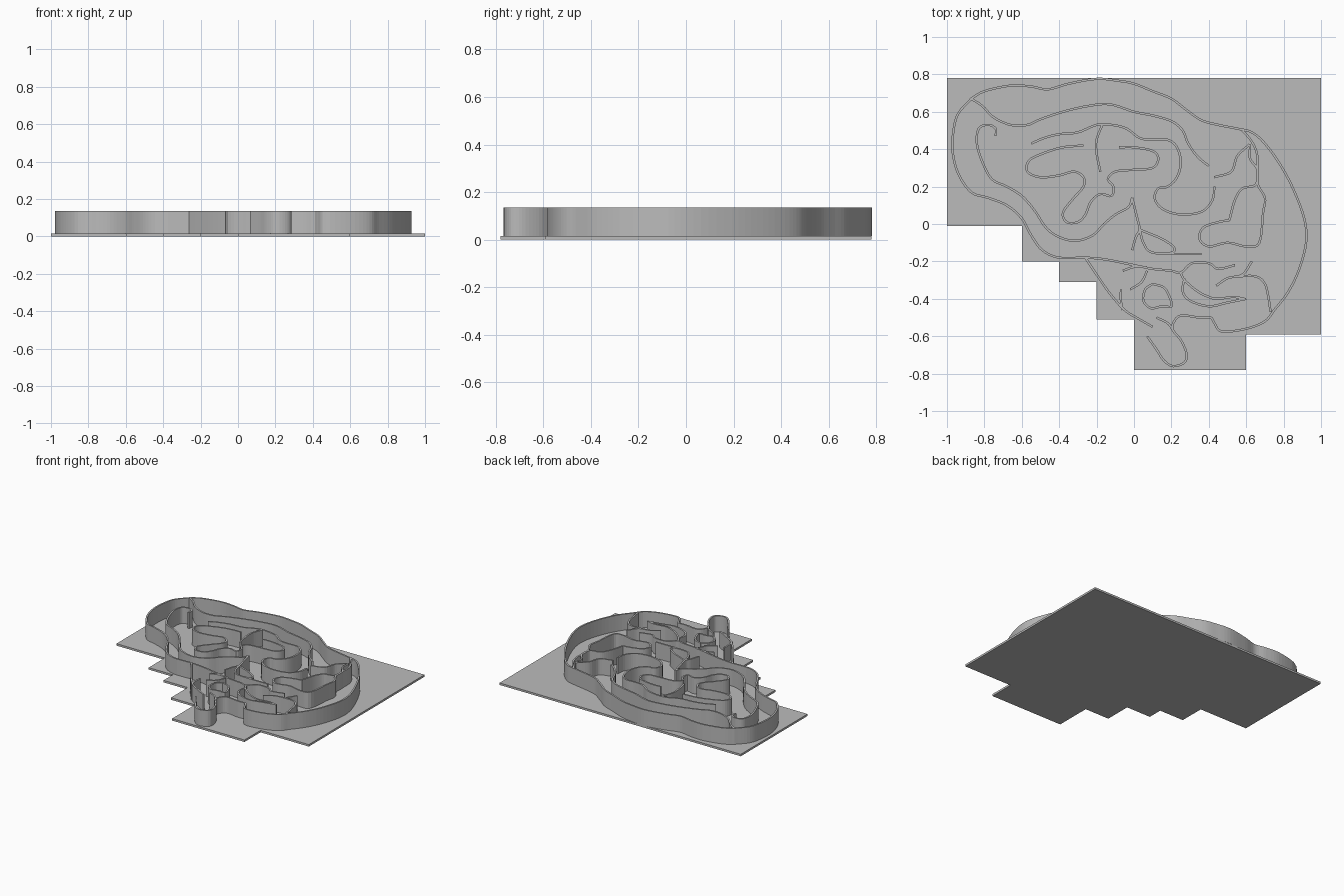
import bpy, bmesh
from mathutils import Vector

PLATE_TOP, WALL_TOP, THICK = 0.015, 0.135, 0.012

grey = bpy.data.materials.new("plain grey")
grey.diffuse_color = (0.5, 0.5, 0.5, 1)


def finish(name, bm):
    bmesh.ops.recalc_face_normals(bm, faces=bm.faces)
    mesh = bpy.data.meshes.new(name)
    bm.to_mesh(mesh)
    bm.free()
    mesh.materials.append(grey)
    obj = bpy.data.objects.new(name, mesh)
    bpy.context.collection.objects.link(obj)
    return obj


def smooth_path(pts, steps=5):
    """Catmull-Rom curve through the given points."""
    p = [Vector(q) for q in pts]
    p = [2 * p[0] - p[1]] + p + [2 * p[-1] - p[-2]]
    out = []
    for a, b, c, d in zip(p, p[1:], p[2:], p[3:]):
        for i in range(steps):
            t = i / steps
            out.append(0.5 * (2 * b + (c - a) * t + (2 * a - 5 * b + 4 * c - d) * t * t
                              + (3 * b - a - 3 * c + d) * t ** 3))
    return out + [p[-2]]


def wall(name, *pts):
    """Thin upright ribbon that follows a smooth path on the plate."""
    path = smooth_path(pts)
    bm = bmesh.new()
    rings = []
    for i, p in enumerate(path):
        d = (path[min(i + 1, len(path) - 1)] - path[max(i - 1, 0)]).normalized()
        n = Vector((-d.y, d.x)) * THICK / 2
        rings.append([bm.verts.new((q.x, q.y, z)) for q, z in (
            (p + n, PLATE_TOP), (p - n, PLATE_TOP), (p - n, WALL_TOP), (p + n, WALL_TOP))])
    for r, s in zip(rings, rings[1:]):
        for k in range(4):
            bm.faces.new((r[k], r[(k + 1) % 4], s[(k + 1) % 4], s[k]))
    bm.faces.new(rings[0])
    bm.faces.new(rings[-1])
    return finish(name, bm)


# stepped base plate
outline = [(-1, .78), (1, .78), (1, -.59), (.6, -.59), (.6, -.78), (0, -.78), (0, -.51),
           (-.2, -.51), (-.2, -.31), (-.4, -.31), (-.4, -.2), (-.6, -.2), (-.6, -.01), (-1, -.01)]
bm = bmesh.new()
face = bm.faces.new([bm.verts.new((x, y, 0)) for x, y in outline])
ext = bmesh.ops.extrude_face_region(bm, geom=[face], use_keep_orig=True)
bmesh.ops.translate(bm, vec=(0, 0, PLATE_TOP),
                    verts=[v for v in ext["geom"] if isinstance(v, bmesh.types.BMVert)])
finish("base_plate", bm)

# outer outline: crown, back, cerebellum edge and brain stem
wall("outer_wall_back", (-.87, .67), (-.8, .71), (-.66, .74), (-.55, .735), (-.46, .72), (-.35, .75),
     (-.2, .776), (-.08, .765), (0, .75), (.1, .71), (.2, .67), (.28, .61), (.36, .555), (.45, .53),
     (.55, .51), (.63, .49), (.7, .43), (.78, .32), (.85, .19), (.91, .03), (.92, -.1), (.88, -.25),
     (.82, -.37), (.75, -.46), (.7, -.52), (.6, -.56), (.47, -.575), (.43, -.53), (.41, -.5),
     (.35, -.5), (.25, -.49), (.21, -.53), (.21, -.57), (.25, -.62), (.28, -.69), (.27, -.74),
     (.21, -.76), (.16, -.73), (.12, -.67), (.07, -.6))
wall("outer_wall_front", (-.87, .67), (-.94, .59), (-.965, .5), (-.97, .39), (-.94, .27), (-.87, .17),
     (-.78, .14), (-.68, .1), (-.6, .03), (-.55, -.06), (-.49, -.14), (-.4, -.18), (-.26, -.18),
     (-.15, -.19), (0, -.22), (.1, -.24), (.2, -.25), (.25, -.26), (.31, -.21), (.4, -.21),
     (.45, -.24), (.54, -.22))

# large folds
wall("upper_fold", (-.87, .67), (-.81, .63), (-.75, .57), (-.66, .53), (-.57, .53), (-.5, .56),
     (-.38, .6), (-.25, .63), (-.13, .64), (0, .6), (.1, .58), (.2, .55), (.26, .5), (.29, .43),
     (.34, .36), (.4, .31))
wall("front_hook_fold", (-.74, .47), (-.74, .51), (-.78, .53), (-.83, .51), (-.84, .43), (-.81, .33),
     (-.76, .24), (-.68, .2), (-.6, .15), (-.53, .07), (-.47, -.02), (-.4, -.07), (-.31, -.09),
     (-.22, -.06), (-.16, 0), (-.1, .05), (-.03, .09), (-.01, .14))
wall("middle_fold", (-.55, .43), (-.48, .46), (-.4, .48), (-.3, .49), (-.2, .53), (-.12, .53),
     (-.04, .51), (.03, .46), (.1, .45), (.18, .45), (.23, .41), (.25, .33), (.23, .25), (.18, .2),
     (.13, .19), (.11, .14), (.14, .09), (.2, .06), (.28, .05), (.37, .07), (.42, .13), (.43, .2))
wall("inner_fold", (-.27, .42), (-.38, .41), (-.48, .38), (-.56, .34), (-.57, .28), (-.5, .25),
     (-.4, .26), (-.32, .28), (-.27, .25), (-.27, .2), (-.33, .13), (-.38, .06), (-.36, .01),
     (-.3, .01), (-.26, .05), (-.23, .12), (-.18, .16), (-.12, .15), (-.11, .2), (-.14, .24),
     (-.1, .28), (0, .29), (.1, .3), (.13, .35), (.1, .39), (0, .41), (-.08, .41))
wall("upright_fold", (-.17, .53), (-.2, .45), (-.2, .38), (-.18, .28))

# central stem fold and its pocket
wall("centre_fold", (-.01, .14), (.02, .02), (.03, -.03), (.01, -.07), (-.01, -.14))
wall("pocket_top", (.03, -.03), (.08, -.05), (.15, -.08), (.21, -.12), (.21, -.15), (.15, -.16))
wall("pocket_bottom", (.03, -.03), (.05, -.1), (.09, -.15), (.2, -.16), (.3, -.16), (.36, -.16))

# rear folds
wall("rear_zigzag_fold", (.43, .25), (.52, .28), (.55, .36), (.6, .41), (.62, .42), (.62, .35),
     (.66, .29), (.65, .21), (.58, .19), (.54, .13), (.51, .02))
wall("rear_fold", (.58, .5), (.63, .44), (.66, .36), (.66, .22), (.7, .14), (.69, .06), (.67, -.1),
     (.6, -.12), (.5, -.1), (.4, -.12), (.35, -.08), (.37, -.02), (.45, .01), (.51, .02))

# lower front edge and small folds around the stem
wall("lower_front_wall", (-.26, -.18), (-.2, -.27), (-.13, -.37), (-.05, -.46), (.03, -.51), (.1, -.55))
wall("stem_fold", (.12, -.5), (.18, -.53), (.21, -.57))
wall("short_fold_left", (-.07, -.35), (-.07, -.41), (-.06, -.46))
wall("short_fold_top", (-.06, -.25), (0, -.23), (.07, -.23))
wall("short_fold_slant", (-.02, -.35), (.04, -.31), (.07, -.25))
wall("small_ring", (.1, -.32), (.06, -.35), (.05, -.41), (.09, -.45), (.15, -.44), (.2, -.44),
     (.19, -.39), (.16, -.34), (.1, -.32))

# cerebellum folds
wall("cerebellum_upper", (.25, -.26), (.27, -.3), (.34, -.36), (.4, -.39), (.45, -.4), (.53, -.39), (.59, -.4))
wall("cerebellum_lower", (.27, -.29), (.26, -.36), (.3, -.41), (.4, -.44), (.5, -.42), (.6, -.4))
wall("cerebellum_branch", (.44, -.33), (.5, -.29), (.58, -.27), (.63, -.2))
wall("cerebellum_rear", (.55, -.28), (.65, -.28), (.7, -.32), (.72, -.4), (.73, -.47))
